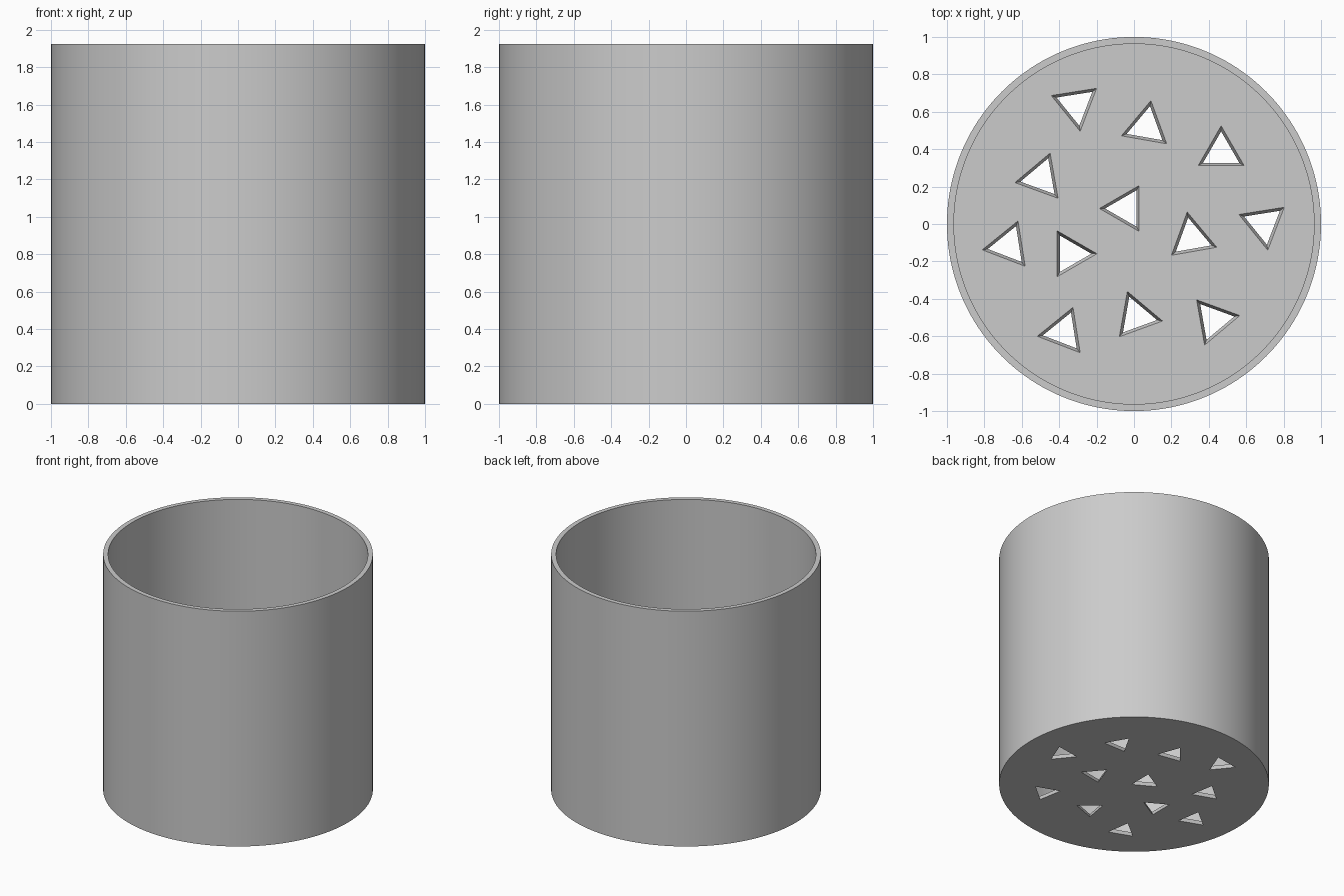
import bpy, bmesh, math

cube = bpy.data.objects.get("Cube")
if cube:
    bpy.data.objects.remove(cube, do_unlink=True)

HEIGHT, OUTER, INNER, FLOOR = 1.925, 1.0, 0.963, 0.04
HOLE_TOP, HOLE_BOTTOM = 0.142, 0.112
SEGMENTS = 160

grey = bpy.data.materials.new("plain grey")
grey.use_nodes = True
grey.diffuse_color = (0.6, 0.6, 0.6, 1)
grey.node_tree.nodes["Principled BSDF"].inputs["Base Color"].default_value = (0.6, 0.6, 0.6, 1)


def make_object(name, bm):
    bmesh.ops.recalc_face_normals(bm, faces=bm.faces[:])
    mesh = bpy.data.meshes.new(name)
    bm.to_mesh(mesh)
    bm.free()
    mesh.materials.append(grey)
    obj = bpy.data.objects.new(name, mesh)
    bpy.context.collection.objects.link(obj)
    return obj


def add_ring(bm, radius, z, sides, centre=(0, 0), turn=0):
    angles = [math.radians(turn) + math.tau * i / sides for i in range(sides)]
    return [bm.verts.new((centre[0] + radius * math.cos(a),
                          centre[1] + radius * math.sin(a), z)) for a in angles]


def add_solid(bm, rings):
    """Bridge successive rings and close both ends."""
    for low, high in zip(rings, rings[1:]):
        n = len(low)
        for i in range(n):
            j = (i + 1) % n
            bm.faces.new((low[i], low[j], high[j], high[i]))
    bm.faces.new(rings[0])
    bm.faces.new(rings[-1])


# Open cup: base, outer wall, rim, inner wall, floor
bm = bmesh.new()
profile = [(OUTER, 0), (OUTER, HEIGHT), (INNER, HEIGHT), (INNER, FLOOR)]
add_solid(bm, [add_ring(bm, r, z, SEGMENTS) for r, z in profile])
pot = make_object("pot", bm)

# Tapered triangular drainage holes: x, y, direction of one corner
holes = [(-0.31, 0.636, 39), (0.066, 0.52, 80), (0.466, 0.383, 90),
         (-0.497, 0.246, 70), (-0.043, 0.083, 60), (0.309, -0.076, 100),
         (0.693, 0, 39), (-0.671, -0.116, 69), (-0.34, -0.159, 0),
         (-0.377, -0.578, 69), (0.013, -0.494, 110), (0.426, -0.514, 10)]
slope = (HOLE_TOP - HOLE_BOTTOM) / FLOOR
bm = bmesh.new()
for x, y, turn in holes:
    add_solid(bm, [add_ring(bm, HOLE_BOTTOM + slope * z, z, 3, (x, y), turn)
                   for z in (-0.02, FLOOR + 0.02)])
cutter = make_object("hole_cutter", bm)
cutter.hide_render = True

# Cut the holes, then drop the cutter
cut = pot.modifiers.new("drainage holes", 'BOOLEAN')
cut.operation = 'DIFFERENCE'
cut.solver = 'EXACT'
cut.object = cutter
bpy.context.view_layer.update()
graph = bpy.context.evaluated_depsgraph_get()
finished = bpy.data.meshes.new_from_object(pot.evaluated_get(graph))
pot.modifiers.clear()
pot.data = finished
bpy.data.objects.remove(cutter, do_unlink=True)

# Smooth round walls with crisp rim and hole edges
bpy.ops.object.select_all(action='DESELECT')
pot.select_set(True)
bpy.context.view_layer.objects.active = pot
bpy.ops.object.shade_smooth_by_angle(angle=math.radians(30))
